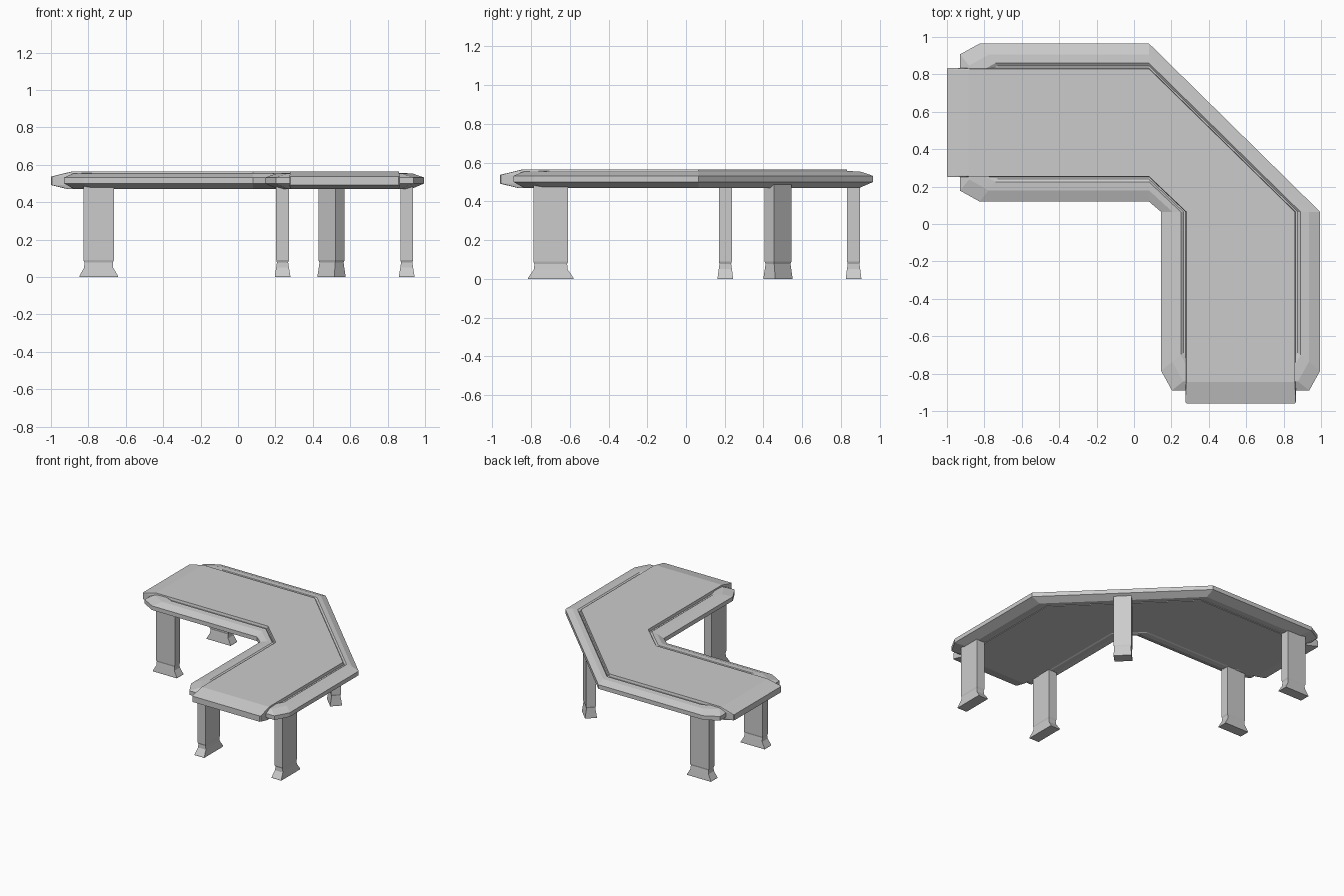
import bpy, bmesh, math
from mathutils import Matrix

if "Cube" in bpy.data.objects:
    bpy.data.objects.remove(bpy.data.objects["Cube"])


def loft(name, rings):
    """Closed solid from a stack of equal-length rings, bottom to top."""
    bm = bmesh.new()
    loops = [[bm.verts.new(p) for p in ring] for ring in rings]
    n = len(loops[0])
    for a, b in zip(loops, loops[1:]):
        for i in range(n):
            j = (i + 1) % n
            bm.faces.new((a[i], a[j], b[j], b[i]))
    bm.faces.new(loops[0][::-1])
    bm.faces.new(loops[-1])
    bmesh.ops.recalc_face_normals(bm, faces=bm.faces)
    me = bpy.data.meshes.new(name)
    bm.to_mesh(me)
    bm.free()
    ob = bpy.data.objects.new(name, me)
    bpy.context.collection.objects.link(ob)
    return ob


def corner_outline(d, left, front, along, across, z):
    """Corner-shaped outline inset by d; ends chamfered by along/across."""
    xo, yo, xi, yi = 0.995 - d, 0.965 - d, 0.145 + d, 0.12 + d
    pts = [(left, yo - across), (left, yi + across), (left + along, yi),
           (0.08, yi), (xi, 0.065),
           (xi, front + along), (xi + across, front), (xo - across, front),
           (xo, front + along), (xo, 0.065), (0.08, yo), (left + along, yo)]
    return [(x, y, z) for x, y in pts]


# Bevelled rim around the table top
rim_profile = [(0.12, 0.474), (0.11, 0.470), (0.07, 0.470), (0.0, 0.500),
               (0.0, 0.532), (0.06, 0.553), (0.105, 0.556), (0.12, 0.545)]
loft("table_rim", [corner_outline(d, -0.93 + d * 0.8, -0.89 + d * 0.8,
                                  0.105, 0.058, z) for d, z in rim_profile])

# Raised centre panel whose two ends taper past the rim
panel_profile = [(0.135, 0.09, 0.470), (0.13, 0.0, 0.492), (0.13, 0.0, 0.537),
                 (0.135, 0.115, 0.565)]
loft("top_panel", [corner_outline(d, -1.0 + e, -0.96 + e, 0.006, 0.006, z)
                   for d, e, z in panel_profile])


def leg(name, x, y, w, t, foot_w, foot_t, angle=0):
    """Flat post with a pinched neck and flared foot."""
    profile = [(foot_w, foot_t, 0), (foot_w, foot_t, 0.006),
               (w * 0.96, t * 1.02, 0.05), (w * 0.94, t * 0.9, 0.078),
               (w, t, 0.09), (w, t, 0.49)]
    ob = loft(name, [[(-a / 2, -b / 2, z), (a / 2, -b / 2, z),
                      (a / 2, b / 2, z), (-a / 2, b / 2, z)]
                     for a, b, z in profile])
    ob.data.transform(Matrix.Translation((x, y, 0)) @
                      Matrix.Rotation(math.radians(angle), 4, 'Z'))


# Pairs of legs under each arm
for side, y in (("inner", 0.203), ("outer", 0.865)):
    leg(f"left_{side}_leg", -0.745, y, 0.162, 0.067, 0.206, 0.08)
for side, x in (("inner", 0.238), ("outer", 0.902)):
    leg(f"front_{side}_leg", x, -0.698, 0.18, 0.067, 0.234, 0.083, 90)

# Diagonal leg under the outer corner
leg("corner_leg", 0.5, 0.475, 0.127, 0.07, 0.127, 0.085, -45)
